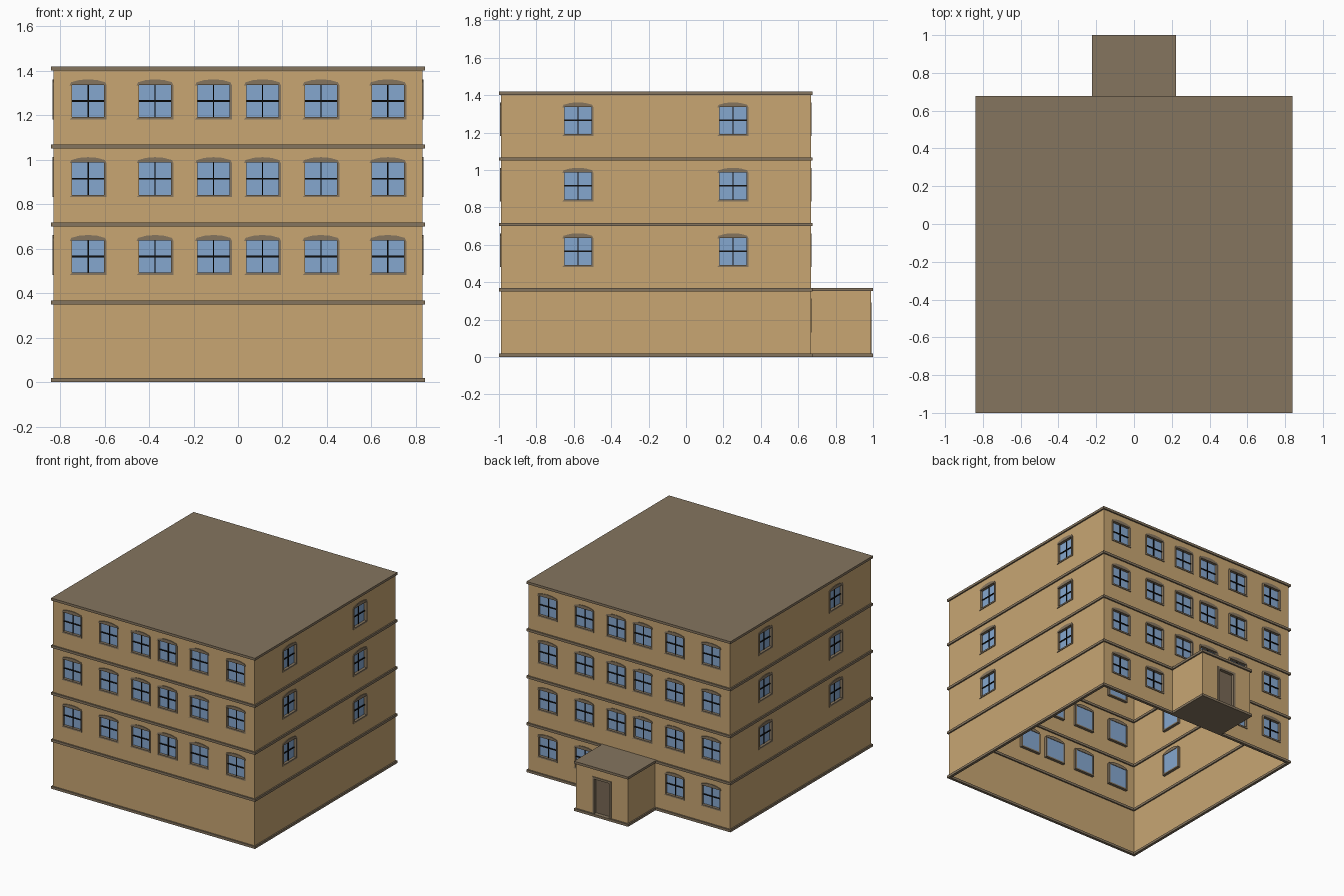
import bpy, bmesh
from mathutils import Vector

if "Cube" in bpy.data.objects:
    bpy.data.objects.remove(bpy.data.objects["Cube"])

def material(name, rgb):
    m = bpy.data.materials.new(name)
    m.diffuse_color = (*rgb, 1)
    m.use_nodes = True
    m.node_tree.nodes["Principled BSDF"].inputs["Base Color"].default_value = m.diffuse_color
    return m

TAN = material("tan_wall", (0.578, 0.381, 0.171))
TRIM = material("brown_trim", (0.235, 0.178, 0.114))
GLASS = material("blue_glass", (0.235, 0.386, 0.624))
BLACK = material("black_bars", (0.005, 0.005, 0.005))
DOOR = material("door_brown", (0.19, 0.14, 0.09))

def finish(bm, name, *mats, recalc=True):
    if recalc:
        bmesh.ops.recalc_face_normals(bm, faces=bm.faces)
    me = bpy.data.meshes.new(name)
    bm.to_mesh(me)
    bm.free()
    for m in mats:
        me.materials.append(m)
    ob = bpy.data.objects.new(name, me)
    bpy.context.collection.objects.link(ob)
    return ob

def loft(bm, loops, rule=None):
    """Closed ring: bridge each loop to the next, last back to first."""
    rows = [[bm.verts.new(p) for p in loop] for loop in loops]
    n = len(rows[0])
    for k, a in enumerate(rows):
        b = rows[(k + 1) % len(rows)]
        for i in range(n):
            j = (i + 1) % n
            f = bm.faces.new((a[i], a[j], b[j], b[i]))
            if rule:
                f.material_index = rule(k, i)

def add_box(bm, corners_lo, corners_hi, place=Vector):
    """Box between two corners, mapped through a placing function."""
    (x0, y0, z0), (x1, y1, z1) = corners_lo, corners_hi
    lo = [(x0, y0, z0), (x1, y0, z0), (x1, y1, z0), (x0, y1, z0)]
    a = [bm.verts.new(place(p)) for p in lo]
    b = [bm.verts.new(place((x, y, z1))) for x, y, _ in lo]
    bm.faces.new(a[::-1])
    bm.faces.new(b)
    for i in range(4):
        j = (i + 1) % 4
        bm.faces.new((a[i], a[j], b[j], b[i]))

def slab(name, lo, hi, mat):
    bm = bmesh.new()
    add_box(bm, lo, hi)
    return finish(bm, name, mat)

def placer(origin, u):
    """Wall frame: (along wall, outward, up) to world."""
    o, u = Vector(origin), Vector(u)
    n = u.cross(Vector((0, 0, 1)))
    return lambda p: o + u * p[0] + n * p[1] + Vector((0, 0, p[2]))

def wall(name, place, u0, u1, z0, z1, holes=()):
    """Wall sheet with rectangular openings left out."""
    us = sorted({u0, u1, *(v for h in holes for v in h[:2])})
    zs = sorted({z0, z1, *(v for h in holes for v in h[2:])})
    bm = bmesh.new()
    grid = [[bm.verts.new(place((u, 0, z))) for u in us] for z in zs]
    for j in range(len(zs) - 1):
        for i in range(len(us) - 1):
            u, z = (us[i] + us[i + 1]) / 2, (zs[j] + zs[j + 1]) / 2
            if not any(h[0] < u < h[1] and h[2] < z < h[3] for h in holes):
                bm.faces.new((grid[j][i], grid[j][i + 1],
                              grid[j + 1][i + 1], grid[j + 1][i]))
    finish(bm, name, TAN, recalc=False)

# arched outline of a window surround
OUTER = [(-.083, -.083), (.083, -.083), (.083, .07), (.076, .084), (.04, .094),
         (0, .097), (-.04, .094), (-.076, .084), (-.083, .07)]
P = 0.072  # half size of the glass
INNER = [(max(-P, min(P, x)), max(-P, min(P, z))) for x, z in OUTER]

def windows(name, place, centres):
    frames, panes, bars = bmesh.new(), bmesh.new(), bmesh.new()
    for cu, cz in centres:
        def ring(pts, d):
            return [place((cu + x, d, cz + z)) for x, z in pts]
        loft(frames, [ring(OUTER, .005), ring(INNER, .005),
                      ring(INNER, -.02), ring(OUTER, -.02)],
             lambda k, i: int(k == 0 and i == 8))
        panes.faces.new([panes.verts.new(p) for p in
                         ring([(-P, -P), (P, -P), (P, P), (-P, P)], -.016)])
        for a, b in ((P, .004), (.003, P)):
            add_box(bars, (cu - a, -.014, cz - b), (cu + a, -.009, cz + b), place)
    finish(frames, name + "_window_frames", TRIM, TAN)
    finish(panes, name + "_window_panes", GLASS, recalc=False)
    finish(bars, name + "_window_bars", BLACK)

# main block: four walls with their window grids
W, Y0, Y1, H, FLOOR = 0.83, -0.99, 0.667, 1.405, 0.35
LONG = [s * x for s in (-1, 1) for x in (0.674, 0.373, 0.11)]
SIDE = [-0.578, 0.251]
HOLE = 0.076
sides = [
    ("front", (0, Y0, 0), (1, 0, 0), -W, W, LONG, 1),
    ("back", (0, Y1, 0), (-1, 0, 0), -W, W, LONG, 0),
    ("right", (W, 0, 0), (0, 1, 0), Y0, Y1, SIDE, 1),
    ("left", (-W, 0, 0), (0, -1, 0), -Y1, -Y0, [-y for y in SIDE], 1),
]
for name, origin, u, u0, u1, cols, first in sides:
    place = placer(origin, u)
    centres = [(c, 0.215 + FLOOR * k) for k in range(first, 4) for c in cols]
    wall(name + "_wall", place, u0, u1, 0, H,
         [(c - HOLE, c + HOLE, z - HOLE, z + HOLE) for c, z in centres])
    windows(name, place, centres)

# trim bands around each storey, and the flat roof
def rect(e, z):
    return [(-W - e, Y0 - e, z), (W + e, Y0 - e, z),
            (W + e, Y1 + e, z), (-W - e, Y1 + e, z)]

for k in range(4):
    z0, z1 = FLOOR * k, FLOOR * k + 0.018
    bm = bmesh.new()
    loft(bm, [rect(.01, z0), rect(.01, z1), rect(-.01, z1), rect(-.01, z0)])
    finish(bm, f"storey_band_{k}", TRIM)
slab("roof", (-W - .01, Y0 - .01, 1.402), (W + .01, Y1 + .01, 1.42), TRIM)

# entrance porch: walls, floor and roof slabs
A, YP = 0.213, 0.988
DW, DZ0, DZ1 = 0.065, 0.018, 0.28
back_place = placer((0, YP, 0), (-1, 0, 0))
wall("porch_back_wall", back_place, -A, A, 0.01, 0.36, [(-DW, DW, DZ0, DZ1)])
wall("porch_right_wall", placer((A, 0, 0), (0, 1, 0)), Y1, YP, 0.01, 0.36)
wall("porch_left_wall", placer((-A, 0, 0), (0, -1, 0)), -YP, -Y1, 0.01, 0.36)
slab("porch_floor", (-.223, Y1, 0), (.223, 1, .018), TRIM)
slab("porch_roof", (-.223, Y1, .352), (.223, 1, .37), TRIM)

# door surround and recessed leaf
def door_ring(e, d):
    return [back_place(p) for p in ((-DW - e, d, DZ0), (DW + e, d, DZ0),
                                    (DW + e, d, DZ1 + e), (-DW - e, d, DZ1 + e))]

bm = bmesh.new()
loft(bm, [door_ring(.012, .005), door_ring(-.004, .005),
          door_ring(-.004, -.025), door_ring(.012, -.025)])
finish(bm, "door_frame", TRIM)
bm = bmesh.new()
add_box(bm, (-DW, -.025, DZ0), (DW, -.018, DZ1), back_place)
finish(bm, "door", DOOR)
